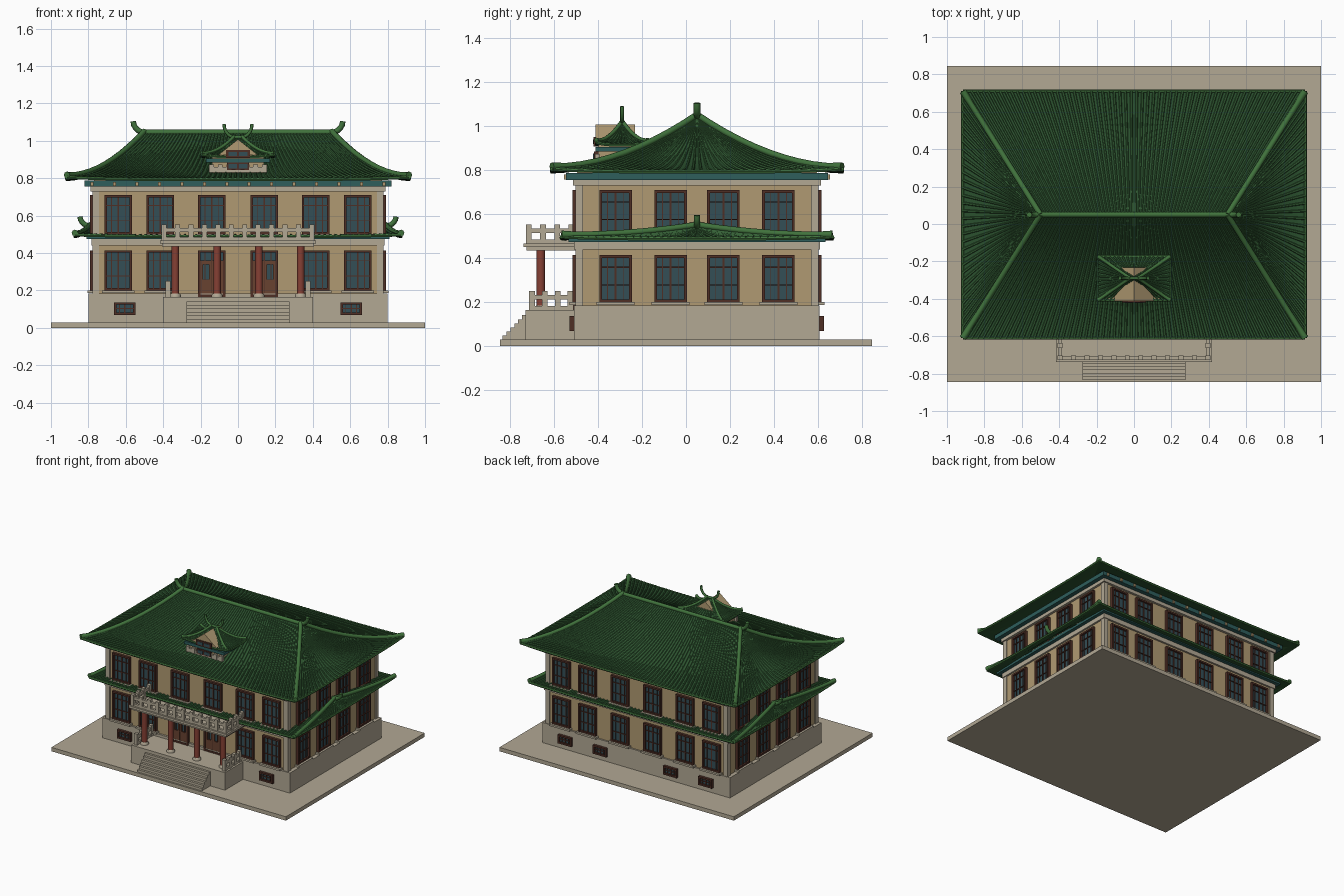
import bpy, bmesh, math
from mathutils import Vector

if "Cube" in bpy.data.objects:
    bpy.data.objects.remove(bpy.data.objects["Cube"])


def srgb(r, g, b):
    f = lambda c: (c / 255 / 12.92) if c < 10.3 else ((c / 255 + 0.055) / 1.055) ** 2.4
    return (f(r), f(g), f(b), 1.0)


def material(name, *rgb):
    m = bpy.data.materials.new(name)
    m.diffuse_color = srgb(*rgb)
    m.use_nodes = True
    m.node_tree.nodes["Principled BSDF"].inputs["Base Color"].default_value = m.diffuse_color
    return m


STONE = material("pale stone", 178, 168, 148)
WALL = material("tan wall", 176, 154, 114)
TILE = material("dark green tile", 42, 80, 46)
RIB = material("green tile rib", 52, 95, 53)
RIDGE = material("bright green ridge", 64, 114, 60)
TEAL = material("teal beam", 46, 94, 92)
GLASS = material("dark blue glass", 52, 78, 86)
FRAME = material("dark brown frame", 78, 46, 37)
RED = material("red column", 134, 64, 52)
DOOR = material("brown door", 104, 66, 48)

CY = 0.05                    # centre line of the building
HX, HY = 0.77, 0.545         # wall half sizes


def finish(name, bm, mat):
    me = bpy.data.meshes.new(name)
    bm.to_mesh(me)
    bm.free()
    me.materials.append(mat)
    ob = bpy.data.objects.new(name, me)
    bpy.context.collection.objects.link(ob)
    return ob


def boxes(name, items, mat):
    """One object from boxes given as x0, x1, y0, y1, z0, z1."""
    bm = bmesh.new()
    for x0, x1, y0, y1, z0, z1 in items:
        r = bmesh.ops.create_cube(bm, size=1)
        for v in r["verts"]:
            v.co = ((x0 + x1) / 2 + v.co.x * (x1 - x0), (y0 + y1) / 2 + v.co.y * (y1 - y0),
                    (z0 + z1) / 2 + v.co.z * (z1 - z0))
    return finish(name, bm, mat)


def ring(d, z0, z1):
    """Box around the walls, standing out by d."""
    return (-HX - d, HX + d, CY - HY - d, CY + HY + d, z0, z1)


def tubes(name, paths, radius, mat, res=1):
    """Tubes along paths of (point, radius factor)."""
    cu = bpy.data.curves.new(name, "CURVE")
    cu.dimensions = "3D"
    cu.bevel_depth, cu.bevel_resolution, cu.use_fill_caps = radius, res, True
    for path in paths:
        s = cu.splines.new("POLY")
        s.points.add(len(path) - 1)
        for p, (co, r) in zip(s.points, path):
            p.co, p.radius = (*co, 1), r
    cu.materials.append(mat)
    ob = bpy.data.objects.new(name, cu)
    bpy.context.collection.objects.link(ob)
    bpy.ops.object.select_all(action="DESELECT")
    bpy.context.view_layer.objects.active = ob
    ob.select_set(True)
    bpy.ops.object.convert(target="MESH")
    bpy.ops.object.shade_smooth_by_angle(angle=math.radians(50))


def roof(name, ex, ey, rx, z0, z1, cy, lift, nf, ns, rr, hip_r, horn):
    """Concave hipped roof with tile ribs, hips, eave rolls and a horned ridge."""
    def point(side, u, t, dz=0.0):
        z = z0 + (z1 - z0) * max(t, 0) ** 1.8 + lift * u ** 4 * (1 - t) ** 2 + dz
        wx, wy = ex + (rx - ex) * t, ey * (1 - t)
        x, y = (u * wx, -wy) if side < 2 else (wx, u * wy)
        k = -1 if side % 2 else 1
        return Vector((x * k, cy + y * k, z))

    steps = 10
    bm = bmesh.new()
    for side in range(4):
        g = [[bm.verts.new(point(side, i / 8 - 1, j / steps)) for j in range(steps + 1)] for i in range(17)]
        for i in range(16):
            for j in range(steps):
                bm.faces.new((g[i][j], g[i + 1][j], g[i + 1][j + 1], g[i][j + 1]))
    bmesh.ops.remove_doubles(bm, verts=bm.verts, dist=0.0001)
    bmesh.ops.recalc_face_normals(bm, faces=bm.faces)
    if sum(f.normal.z for f in bm.faces) < 0:
        bmesh.ops.reverse_faces(bm, faces=bm.faces)
    ob = finish(name + "_tiles", bm, TILE)
    m = ob.modifiers.new("thickness", "SOLIDIFY")
    m.thickness, m.offset = 0.012, -1

    ribs, hips, eaves = [], [], []
    for side in range(4):
        n, end = (nf, rx / ex) if side < 2 else (ns, 0.12)
        for i in range(n):
            u = (i + 0.5) / n * 2 - 1
            ribs.append([(point(side, u, j / steps * 0.98), 1 + (max(end, 0.3) - 1) * j / steps)
                         for j in range(steps + 1)])
        eaves.append([(point(side, i / 8 - 1, 0, -0.004), 1) for i in range(17)])
        if side < 2:
            for u in (-1, 1):
                hips.append([(point(side, u, j / steps, hip_r * 0.5), 1.25 if j < 1 else 1)
                             for j in range(steps + 1)])
    tubes(name + "_ribs", ribs, rr, RIB)
    tubes(name + "_eave_rolls", eaves, rr * 1.1, RIDGE)
    tubes(name + "_hips", hips, hip_r, RIDGE, 2)
    # ridge with upturned ends
    hx, hz = horn
    half = [(rx + hx * math.sin(a), z1 + hz * (1 - math.cos(a)))
            for a in [k * math.pi / 10 for k in range(6)]]
    line = [(-x, z) for x, z in reversed(half)] + half
    tubes(name + "_ridge", [[(Vector((x, cy, z)), 1) for x, z in line]], hip_r, RIDGE, 2)


# ground slab, foundation and walls
boxes("ground_slab", [(-1, 1, -0.845, 0.845, 0, 0.03)], STONE)
boxes("foundation", [(-0.8, 0.8, -0.51, 0.607, 0.03, 0.185)], STONE)
boxes("walls", [ring(0, 0.185, 0.795)], WALL)
boxes("stone_bands", [ring(0.014, 0.44, 0.475), ring(0.018, 0.73, 0.757)], STONE)
boxes("teal_beams", [ring(0.04, 0.474, 0.492), ring(0.05, 0.756, 0.787)], TEAL)
boxes("corner_posts", [(sx * 0.76 - 0.018, sx * 0.76 + 0.018, CY + sy * 0.535 - 0.018, CY + sy * 0.535 + 0.018,
                        0.185, 0.74) for sx in (-1, 1) for sy in (-1, 1)], STONE)
boxes("beam_ends", [(x - 0.008, x + 0.008, y - 0.01, y + 0.01, 0.758, 0.78)
                    for x in [-0.78 + 0.12 * i for i in range(14)]
                    for y in (CY - HY - 0.05, CY + HY + 0.05)], WALL)

# roofs
roof("upper_roof", 0.915, 0.66, 0.5, 0.797, 1.045, CY, 0.012, 60, 32, 0.008, 0.015, (0.06, 0.06))
roof("lower_roof", 0.872, 0.615, 0.79, 0.493, 0.545, CY, 0.008, 58, 36, 0.008, 0.014, (0.055, 0.05))
roof("dormer_roof", 0.195, 0.118, 0.02, 0.92, 1.02, -0.29, 0.012, 16, 10, 0.006, 0.009, (0.055, 0.07))

# windows, sills and doors
parts = {"frames": [], "glass": [], "sills": [], "doors": []}


def on_wall(face, u0, u1, d0, d1, z0, z1):
    """Box on a wall: u runs along the wall, d outward."""
    if face in ("front", "back"):
        s = -1 if face == "front" else 1
        a, b = sorted((CY + s * (HY + d0), CY + s * (HY + d1)))
        return (u0, u1, a, b, z0, z1)
    s = -1 if face == "left" else 1
    a, b = sorted((s * (HX + d0), s * (HX + d1)))
    return (a, b, CY + u0, CY + u1, z0, z1)


def window(face, u, z0, z1, w=0.148, d=0.0, cols=4, rows=(0.36, 0.74), door=False):
    h, b = w / 2, 0.013
    add = lambda kind, *a: parts[kind].append(on_wall(face, *a))
    for s in (-1, 1):
        e = sorted((u + s * h, u + s * (h - b)))
        add("frames", e[0], e[1], d - 0.01, d + 0.02, z0, z1)
    add("frames", u - h, u + h, d - 0.01, d + 0.02, z1 - b, z1)
    add("frames", u - h, u + h, d - 0.01, d + 0.019, z0, z0 + b)
    add("glass", u - h + b, u + h - b, d - 0.01, d + 0.005, z0 + b, z1 - b)
    for i in range(1, cols):
        c, t = u - h + w * i / cols, 0.004 if i * 2 == cols else 0.002
        add("frames", c - t, c + t, d, d + 0.011, z0, z1)
    for r in rows:
        c = z0 + (z1 - z0) * r
        add("frames", u - h, u + h, d, d + 0.012, c - 0.0025, c + 0.0025)
    if door:
        for s in (-1, 1):
            c = u + s * 0.031
            add("doors", c - 0.029, c + 0.029, d, d + 0.014, z0, z0 + 0.09)
            add("doors", c - 0.029, c - 0.016, d, d + 0.014, z0, z1 - 0.06)
            add("doors", c + 0.016, c + 0.029, d, d + 0.014, z0, z1 - 0.06)
            add("doors", c - 0.029, c + 0.029, d, d + 0.014, z1 - 0.075, z1 - 0.055)
    elif d == 0:
        add("sills", u - h - 0.012, u + h + 0.012, 0, 0.035, z0 - 0.013, z0 + 0.001)


for face, centres in (("front", (0.14, 0.415, 0.64)), ("back", (0.14, 0.415, 0.64)),
                      ("left", (0.12, 0.37)), ("right", (0.12, 0.37))):
    for u in [s * c for c in centres for s in (-1, 1)]:
        window(face, u, 0.5, 0.71)
        if face == "front" and abs(u) < 0.2:
            window(face, u, 0.165, 0.415, door=True)
        else:
            window(face, u, 0.2, 0.415)
for s in (-1, 1):
    window("front", s * 0.605, 0.07, 0.137, 0.115, 0.014, rows=(0.5,))
    for c in (0.3, 0.6):
        window("back", s * c, 0.07, 0.137, 0.115, 0.012, rows=(0.5,))
boxes("window_frames", parts["frames"], FRAME)
boxes("window_glass", parts["glass"], GLASS)
boxes("window_sills", parts["sills"], STONE)
boxes("door_panels", parts["doors"], DOOR)

# porch platform, stairs and balcony slab
boxes("porch_platform", [(-0.4, 0.4, -0.73, -0.5, 0.03, 0.165)], STONE)
boxes("stairs", [(-0.275, 0.275, -0.833 + 0.0175 * i, -0.72, 0.03, 0.03 + 0.0185 * (i + 1)) for i in range(6)], STONE)
boxes("balcony_slab", [(-0.405, 0.405, -0.725, -0.49, 0.435, 0.452), (-0.418, 0.418, -0.738, -0.49, 0.45, 0.467)], STONE)

# porch columns on stone bases
COLS = (-0.335, -0.112, 0.112, 0.335)
tubes("porch_columns", [[((x, -0.66, 0.17), 1), ((x, -0.66, 0.437), 1)] for x in COLS], 0.02, RED, 3)
tubes("column_bases", [[((x, -0.66, 0.16), 1.1), ((x, -0.66, 0.175), 1.1), ((x, -0.66, 0.185), 0.85)]
                       for x in COLS], 0.027, STONE, 3)


def railing(x0, x1, y0, y1, z, n):
    """Straight railing with two rails and n + 1 posts."""
    w = 0.009
    out = [(x0 - w, x1 + w, y0 - w, y1 + w, z + a, z + b) for a, b in ((0, 0.018), (0.047, 0.068))]
    for i in range(n + 1):
        x, y = x0 + (x1 - x0) * i / n, y0 + (y1 - y0) * i / n
        out.append((x - 0.013, x + 0.013, y - 0.013, y + 0.013, z, z + 0.086))
    return out


rails = railing(-0.395, 0.395, -0.715, -0.715, 0.467, 11)
for s in (-1, 1):
    rails += railing(s * 0.395, s * 0.395, -0.715, -0.52, 0.467, 3)
    rails += railing(s * 0.375, s * 0.375, -0.7, -0.525, 0.165, 3)
boxes("railings", rails, STONE)

# roof dormer
boxes("dormer_body", [(-0.14, 0.14, -0.4, -0.2, 0.81, 0.925)], WALL)
boxes("dormer_beam", [(-0.17, 0.17, -0.412, -0.18, 0.884, 0.906)], TEAL)
boxes("dormer_balustrade", [(-0.155, 0.155, -0.41, -0.395, 0.832, 0.86)]
      + [(x - 0.013, x + 0.013, -0.414, -0.392, 0.832, 0.873) for x in [-0.142 + 0.0473 * i for i in range(7)]], STONE)
bm = bmesh.new()
a = [bm.verts.new((x, -0.412, z)) for x, z in ((-0.105, 0.925), (0.105, 0.925), (0, 1.008))]
ext = bmesh.ops.extrude_face_region(bm, geom=[bm.faces.new(a)])
for v in ext["geom"]:
    if isinstance(v, bmesh.types.BMVert):
        v.co.y = -0.232
bmesh.ops.recalc_face_normals(bm, faces=bm.faces)
finish("dormer_gable", bm, WALL)
boxes("dormer_window_frames", [(-0.065, 0.065, -0.42, -0.39, 0.908, 0.95),
                               (-0.06, 0.06, -0.419, -0.39, 0.845, 0.884)], FRAME)
boxes("dormer_window_glass", [(s * 0.028 - 0.023, s * 0.028 + 0.023, -0.423, -0.4, z, z + 0.022)
                              for s in (-1, 1) for z in (0.918, 0.853)], GLASS)
